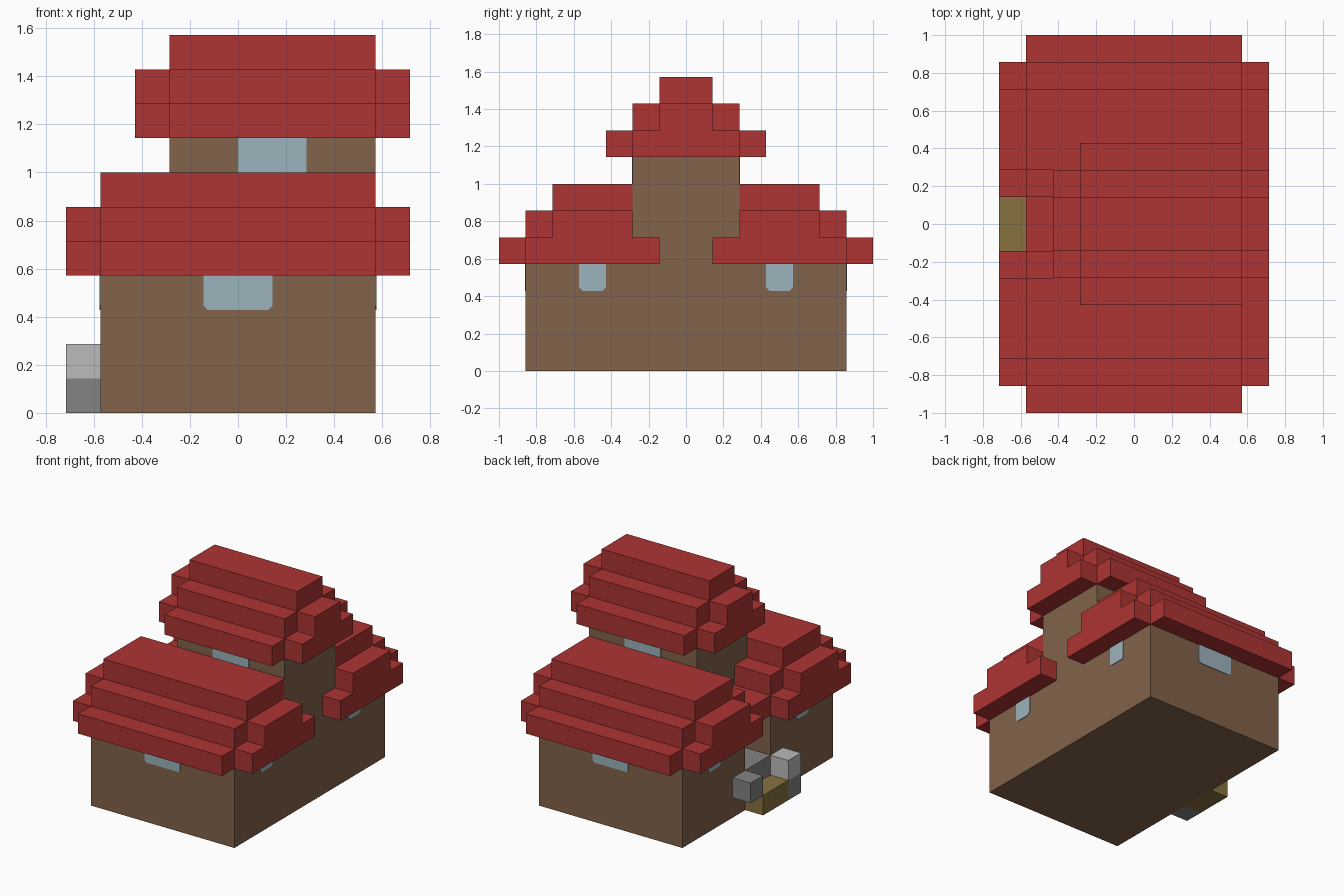
import bpy, bmesh
from mathutils import Vector

U = 1 / 7  # block size

cube = bpy.data.objects.get("Cube")
if cube:
    bpy.data.objects.remove(cube, do_unlink=True)


def material(name, r, g, b):
    m = bpy.data.materials.new(name)
    m.use_nodes = True
    m.diffuse_color = (r, g, b, 1)
    m.node_tree.nodes["Principled BSDF"].inputs["Base Color"].default_value = (r, g, b, 1)
    return m


RED = material("roof_red", 0.423, 0.034, 0.034)
BROWN = material("wall_brown", 0.223, 0.125, 0.069)
BLUE = material("window_blue", 0.333, 0.456, 0.503)
OLIVE = material("step_olive", 0.242, 0.165, 0.051)
LIGHT = material("light_stone", 0.497, 0.497, 0.497)
GREY = material("grey_stone", 0.227, 0.227, 0.227)


def prism(name, mat, points, depth):
    """Extrude a polygon, given in block units, by a vector."""
    bm = bmesh.new()
    face = bm.faces.new([bm.verts.new(Vector(p) * U) for p in points])
    moved = bmesh.ops.extrude_face_region(bm, geom=[face])["geom"]
    verts = [v for v in moved if isinstance(v, bmesh.types.BMVert)]
    bmesh.ops.translate(bm, verts=verts, vec=Vector(depth) * U)
    bmesh.ops.recalc_face_normals(bm, faces=bm.faces)
    mesh = bpy.data.meshes.new(name)
    bm.to_mesh(mesh)
    bm.free()
    mesh.materials.append(mat)
    obj = bpy.data.objects.new(name, mesh)
    bpy.context.collection.objects.link(obj)
    return obj


def box(name, mat, x, y, z):
    base = [(x[0], y[0], z[0]), (x[1], y[0], z[0]), (x[1], y[1], z[0]), (x[0], y[1], z[0])]
    return prism(name, mat, base, (0, 0, z[1] - z[0]))


def stepped(name, mid, half, layers, x, z, low=-9, high=9):
    """Stepped gable along x; each layer is one block narrower per side."""
    left, right = [], []
    for i in range(layers):
        a, b = max(mid - half + i, low), min(mid + half - i, high)
        for h in (z + i, z + i + 1):
            for side, y in ((left, a), (right, b)):
                # drop the middle of a straight run where the gable is clipped
                if len(side) > 1 and side[-1][1] == y == side[-2][1]:
                    side.pop()
                if not side or side[-1] != (x[0], y, h):
                    side.append((x[0], y, h))
    return prism(name, RED, left + right[::-1], (x[1] - x[0], 0, 0))


# Walls with a doorway notch on the right side, and the tower
prism("house_walls", BROWN,
      [(4, -6, 0), (4, 6, 0), (-4, 6, 0), (-4, 1, 0), (-2, 1, 0), (-2, -1, 0), (-4, -1, 0), (-4, -6, 0)],
      (0, 0, 4))
box("tower_walls", BROWN, (-2, 4), (-2, 2), (4, 8))

# Entrance steps and stone posts
box("doorway_base", BROWN, (-4, -2), (-1, 1), (0, 1))
box("doorway_step", GREY, (-4, -2), (-1, 1), (1, 2))
box("front_step", OLIVE, (-5, -4), (-1, 1), (0, 1))
box("front_post_base", GREY, (-5, -4), (-2, -1), (0, 1))
box("front_post_top", LIGHT, (-5, -4), (-2, -1), (1, 2))
box("back_post", GREY, (-5, -4), (1, 2), (1, 2))

# Two lower gables, mirrored front to back around the tower
for s, end in ((-1, "front"), (1, "back")):
    mid = 3.5 * s
    limits = {"high": -2} if s < 0 else {"low": 2}
    stepped(end + "_roof", mid, 3.5, 3, (-2, 4), 4, **limits)
    stepped(end + "_roof_valley", mid, 3.5, 3, (-4, -2), 4)
    for x, side in ((-5, "right"), (4, "left")):
        stepped(f"{end}_roof_trim_{side}", mid, 2.5, 2, (x, x + 1), 4)

# Tower roof
stepped("tower_roof", 0, 3, 3, (-2, 4), 8)
for x, side in ((-3, "right"), (4, "left")):
    stepped("tower_roof_trim_" + side, 0, 2, 2, (x, x + 1), 8)


def window(name, facing, wall, a, b, z, cut):
    """Thin pane on a wall, with clipped lower corners."""
    outline = [(a, z + 1), (a, z + cut), (a + cut, z), (b - cut, z), (b, z + cut), (b, z + 1)]
    if not cut:
        outline = [(a, z + 1), (a, z), (b, z), (b, z + 1)]
    s = 1 if wall > 0 else -1
    if facing == "y":
        prism(name, BLUE, [(u, wall, h) for u, h in outline], (0, 0.03 * s, 0))
    else:
        prism(name, BLUE, [(wall, u, h) for u, h in outline], (0.03 * s, 0, 0))


for s, end in ((-1, "front"), (1, "back")):
    window(end + "_window", "y", 6 * s, -1, 1, 3, 0.12)
    window(end + "_tower_window", "y", 2 * s, 0, 2, 7, 0)
    for x, side in ((-4, "right"), (4, "left")):
        window(f"{side}_{end}_window", "x", x, 3.5 * s - 0.5, 3.5 * s + 0.5, 3, 0.12)
